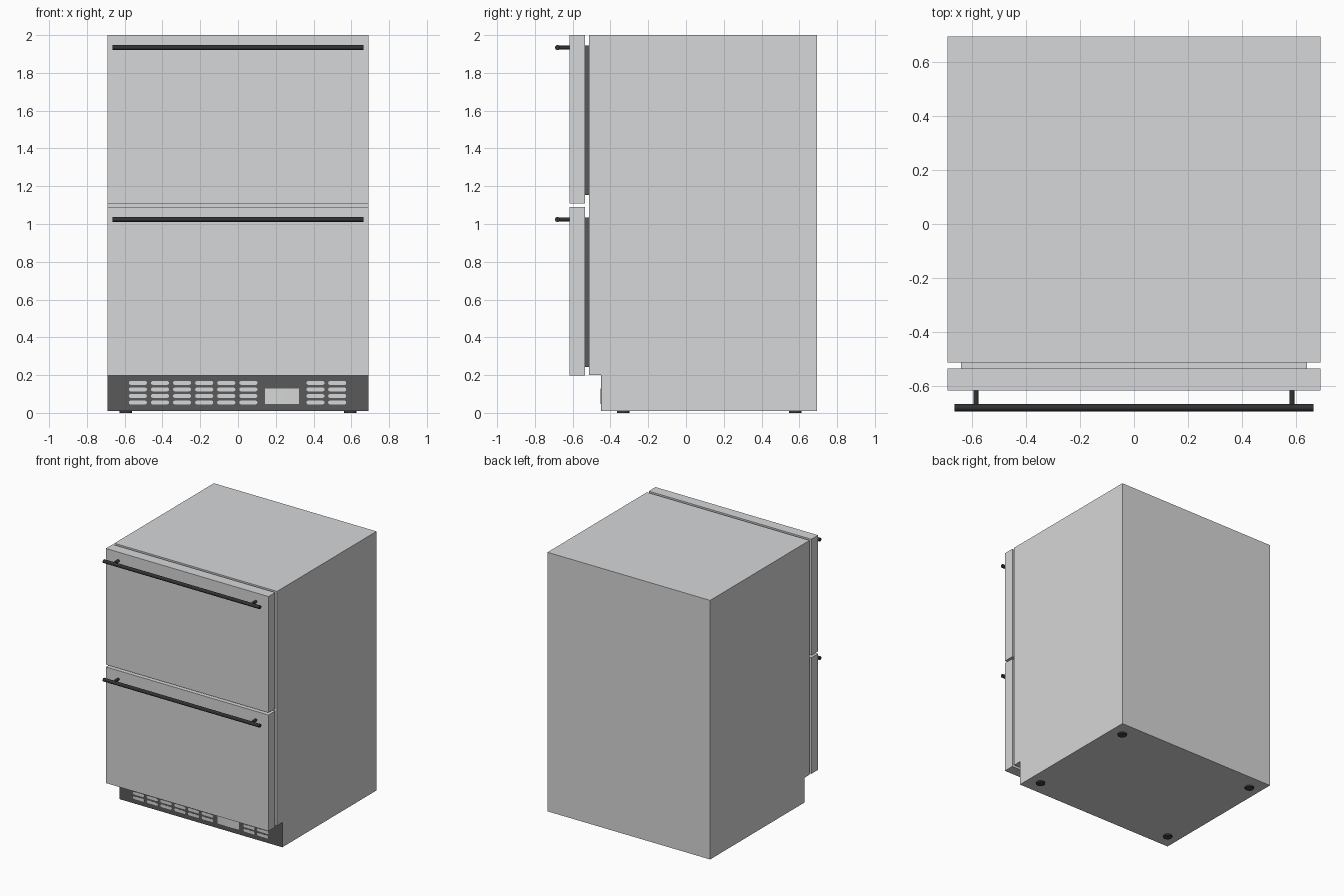
import bpy, bmesh, math
from mathutils import Matrix

cube = bpy.data.objects.get("Cube")
if cube:
    bpy.data.objects.remove(cube, do_unlink=True)


def material(name, r, g, b):
    m = bpy.data.materials.new(name)
    m.use_nodes = True
    m.diffuse_color = (r, g, b, 1)
    m.node_tree.nodes["Principled BSDF"].inputs["Base Color"].default_value = (r, g, b, 1)
    return m


steel = material("brushed steel", 0.675, 0.68, 0.687)
charcoal = material("charcoal grille", 0.1, 0.1, 0.104)
black = material("black handle", 0.03, 0.031, 0.033)
foot_grey = material("dark foot", 0.05, 0.05, 0.052)


def finish(name, bm, *mats, smooth=False):
    bmesh.ops.recalc_face_normals(bm, faces=bm.faces)
    mesh = bpy.data.meshes.new(name)
    bm.to_mesh(mesh)
    bm.free()
    ob = bpy.data.objects.new(name, mesh)
    bpy.context.collection.objects.link(ob)
    for m in mats:
        mesh.materials.append(m)
    if smooth:
        bpy.ops.object.select_all(action='DESELECT')
        ob.select_set(True)
        bpy.context.view_layer.objects.active = ob
        bpy.ops.object.shade_smooth_by_angle(angle=math.radians(40))
    return ob


def add_box(bm, x0, x1, y0, y1, z0, z1):
    mat = Matrix.Translation(((x0 + x1) / 2, (y0 + y1) / 2, (z0 + z1) / 2))
    mat = mat @ Matrix.Diagonal((x1 - x0, y1 - y0, z1 - z0, 1))
    bmesh.ops.create_cube(bm, size=1, matrix=mat)


def add_rod(bm, centre, radius, length, axis, sides=16):
    turn = {'X': Matrix.Rotation(math.pi / 2, 4, 'Y'),
            'Y': Matrix.Rotation(math.pi / 2, 4, 'X'),
            'Z': Matrix.Identity(4)}[axis]
    bmesh.ops.create_cone(bm, cap_ends=True, segments=sides, radius1=radius, radius2=radius,
                          depth=length, matrix=Matrix.Translation(centre) @ turn)


def extrude_outline(bm, points, direction):
    face = bm.faces.new([bm.verts.new(p) for p in points])
    grown = bmesh.ops.extrude_face_region(bm, geom=[face])["geom"]
    bmesh.ops.translate(bm, vec=direction, verts=[v for v in grown if isinstance(v, bmesh.types.BMVert)])


HALF = 0.691
TOE_Y = -0.448
PANEL_Y = TOE_Y - 0.001

# Cabinet with a toe-kick step, extruded sideways from its side profile
bm = bmesh.new()
profile = [(0.694, 0.01), (0.694, 2), (-0.513, 2), (-0.513, 0.2), (TOE_Y, 0.2), (TOE_Y, 0.01)]
extrude_outline(bm, [(-HALF, y, z) for y, z in profile], (2 * HALF, 0, 0))
finish("cabinet", bm, steel)

# Drawer fronts, gaskets and bar handles
for label, base in (("lower", 0.198), ("upper", 1.108)):
    bm = bmesh.new()
    add_box(bm, -HALF, HALF, -0.617, -0.535, base, base + 0.892)
    finish(label + "_drawer_front", bm, steel)

    bm = bmesh.new()
    add_box(bm, -0.64, 0.64, -0.535, -0.513, base + 0.045, base + 0.836)
    gasket = finish(label + "_gasket", bm, charcoal, steel)
    for poly in gasket.data.polygons:
        poly.material_index = 1 if poly.normal.z > 0.5 else 0

    bm = bmesh.new()
    bar_z = base + 0.826
    add_rod(bm, (0, -0.68, bar_z), 0.0135, 1.33, 'X')
    for side in (-1, 1):
        add_rod(bm, (side * 0.585, -0.648, bar_z), 0.01, 0.064, 'Y')
    finish(label + "_handle", bm, black, smooth=True)

# Toe-kick grille panel
bm = bmesh.new()
add_box(bm, -HALF, HALF, PANEL_Y, TOE_Y, 0.01, 0.2)
finish("grille_panel", bm, charcoal)

# Vent slots with rounded ends
bm = bmesh.new()
slot_r, slot_half = 0.0105, 0.038
for cx in [-0.53 + 0.117 * i for i in range(6)] + [0.41, 0.525]:
    for row in range(4):
        cz = 0.055 + 0.0345 * row
        outline = []
        for i in range(10):
            side = 1 if i < 5 else -1
            a = -math.pi / 2 + math.pi * (i if i < 5 else i - 1) / 4
            outline.append((cx + side * slot_half + slot_r * math.cos(a),
                            PANEL_Y, cz + slot_r * math.sin(a)))
        extrude_outline(bm, outline, (0, -0.001, 0))
finish("vent_slots", bm, steel)

# Gently bowed plate on the grille
bm = bmesh.new()
steps = 12
arc = [(0.1425 + 0.18 * i / steps, PANEL_Y - 0.001 - 0.003 * math.sin(math.pi * i / steps), 0.047)
       for i in range(steps + 1)]
extrude_outline(bm, [(0.1425, TOE_Y, 0.047)] + arc + [(0.3225, TOE_Y, 0.047)], (0, 0, 0.083))
finish("grille_plate", bm, steel, smooth=True)

# Levelling feet
bm = bmesh.new()
for x in (-0.595, 0.595):
    for y in (-0.333, 0.578):
        add_rod(bm, (x, y, 0.006), 0.033, 0.012, 'Z', 20)
finish("feet", bm, foot_grey, smooth=True)
